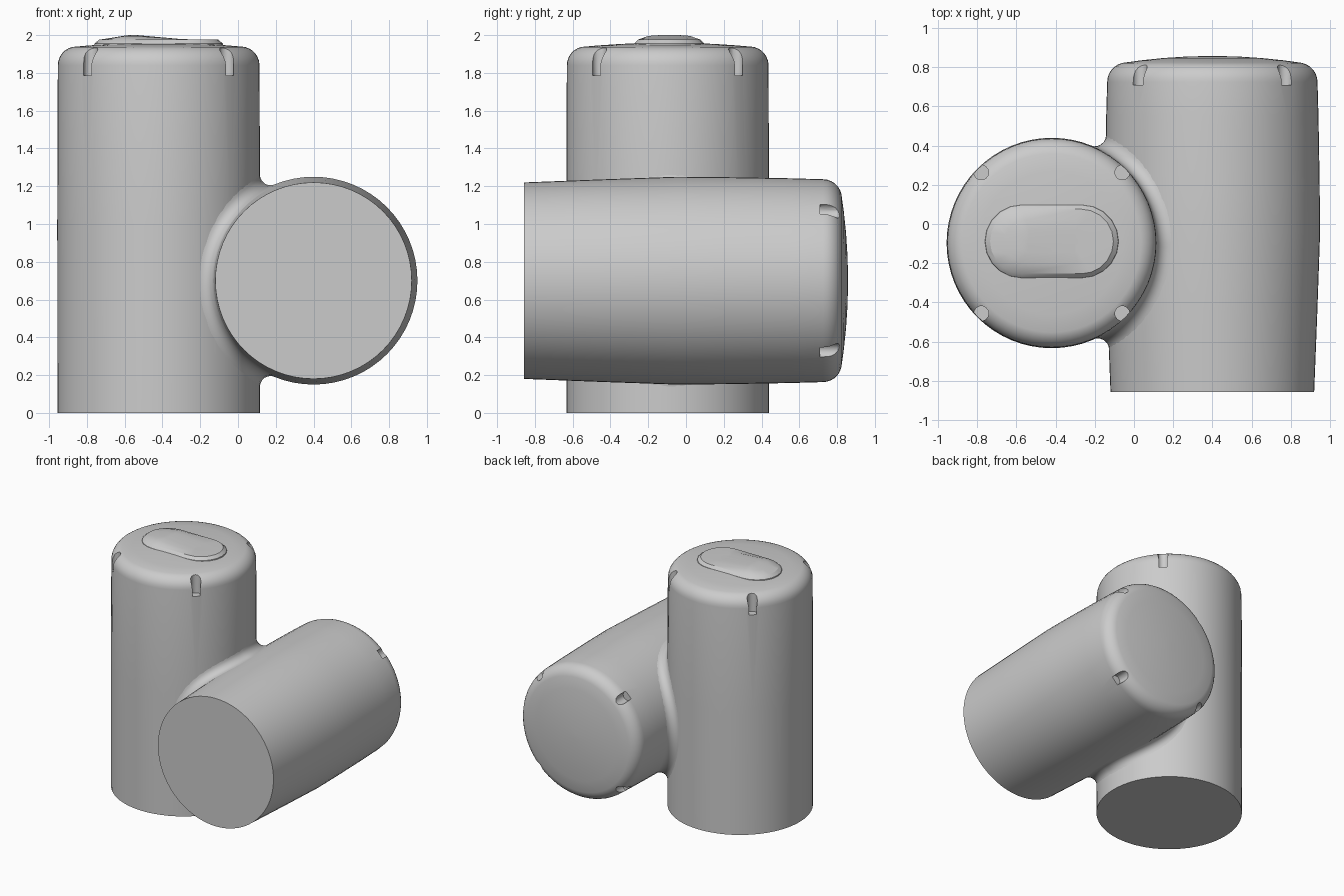
import bpy, math
from math import sin, cos, pi, sqrt
from mathutils import Vector, Matrix

if "Cube" in bpy.data.objects:
    bpy.data.objects.remove(bpy.data.objects["Cube"])

AX, AY, AR = -0.42, -0.097, 0.536      # upright can axis and radius
HX, HZ, HR = 0.40, 0.70, 0.55          # lying can axis and widest radius


def make(name, verts, faces):
    me = bpy.data.meshes.new(name)
    me.from_pydata([tuple(v) for v in verts], [], faces)
    me.update()
    ob = bpy.data.objects.new(name, me)
    bpy.context.collection.objects.link(ob)
    return ob


def bridge(rings, n):
    return [(i * n + j, i * n + (j + 1) % n, (i + 1) * n + (j + 1) % n, (i + 1) * n + j)
            for i in range(rings - 1) for j in range(n)]


def smooth(ob, angle=35):
    bpy.ops.object.select_all(action='DESELECT')
    ob.select_set(True)
    bpy.context.view_layer.objects.active = ob
    bpy.ops.object.shade_smooth_by_angle(angle=math.radians(angle))


def lathe(name, profile, matrix, n=64):
    verts = [matrix @ Vector((r * cos(2 * pi * j / n), r * sin(2 * pi * j / n), z))
             for r, z in profile for j in range(n)]
    faces = bridge(len(profile), n)
    top = (len(profile) - 1) * n
    faces += [tuple(reversed(range(n))), tuple(range(top, top + n))]
    return make(name, verts, faces)


def can(name, wall, corner, tip, slot, matrix):
    """Rounded can with four round slots cut into its shoulder."""
    cr, cz, rad = corner
    arc = [(cr + rad * cos(a * pi / 14), cz + rad * sin(a * pi / 14)) for a in range(7)]
    er, ez = arc[-1]
    dome = [(er * f, ez + (tip - ez) * (1 - f * f)) for f in (0.8, 0.55, 0.3, 0.05)]
    body = lathe(name, wall + arc + dome, matrix)
    off, floor = slot
    for sx in (-1, 1):
        for sy in (-1, 1):
            cut = lathe("slot_cutter", [(0.038, floor), (0.038, tip + 0.1)],
                        matrix @ Matrix.Translation((sx * off, sy * off, 0)), 14)
            cut.hide_render = True
            mod = body.modifiers.new("slot", 'BOOLEAN')
            mod.operation, mod.object, mod.solver = 'DIFFERENCE', cut, 'EXACT'
            bpy.context.view_layer.objects.active = body
            bpy.ops.object.modifier_apply(modifier=mod.name)
            bpy.data.objects.remove(cut)
    smooth(body)
    return body


# Upright can
can("upright_can", [(AR, 0), (AR + 0.001, 1.0)], (0.434, 1.84, 0.1), 1.96,
    (0.36, 1.785), Matrix.Translation((AX, AY, 0)))

# Lying can, slightly barrel shaped, flat front and domed back
can("lying_can", [(0.52, -0.858), (0.536, -0.45), (HR, -0.05), (0.548, 0.2), (0.542, 0.55)],
    (0.437, 0.725, 0.1), 0.858, (0.37, 0.71),
    Matrix.Translation((HX, 0, HZ)) @ Matrix.Rotation(-pi / 2, 4, 'X'))


# Weld fillet: a ball rolled around the joint of the two cans
def barrel(y):
    return HR - 0.037 * max(0, -0.05 - y) - 0.013 * max(0, y + 0.05)


R, N, STEPS = 0.058, 96, 7
lo, hi = HX - HR - R, AX + AR + R
paths = [[] for _ in range(STEPS)]
for i in range(N):
    u = 2 * pi * i / N
    x = (lo + hi) / 2 + (hi - lo) / 2 * cos(2 * u)
    dz = math.copysign(sqrt(max(0, (HR + R) ** 2 - (x - HX) ** 2)), cos(u))
    y = AY + math.copysign(sqrt(max(0, (AR + R) ** 2 - (x - AX) ** 2)), sin(u))
    k = (barrel(y) + R) / (HR + R)
    x, dz = HX + (x - HX) * k, dz * k
    y = AY + math.copysign(sqrt(max(0, (AR + R) ** 2 - (x - AX) ** 2)), sin(u))
    a = Vector((AX - x, AY - y, 0)).normalized()
    b = Vector((HX - x, 0, -dz)).normalized()
    for s in range(STEPS):
        d = a.slerp(b, s / (STEPS - 1))
        paths[s].append(Vector((x, y, HZ + dz)) + d * (R + 0.001))
weld = make("weld_fillet", [v for p in paths for v in p],
            [tuple(reversed(f)) for f in bridge(STEPS, N)])
smooth(weld, 60)


# Raised pad on the upright can with an uneven, bulging top
def stadium(hx, hy, n=10):
    right = [(hx - hy + hy * cos(t), hy * sin(t))
             for t in [-pi / 2 + pi * i / n for i in range(n + 1)]]
    return right + [(-x, -y) for x, y in right]


pad = []
for hx, hy, z, bump in ((0.345, 0.19, 1.93, 0), (0.34, 0.186, 1.955, 0), (0.315, 0.165, 1.976, 0),
                        (0.24, 0.11, 1.978, 0.018), (0.17, 0.055, 1.978, 0.022),
                        (0.13, 0.01, 1.978, 0.023)):
    for x, y in stadium(hx, hy):
        pad.append((AX + x, AY + 0.008 + y, z + bump * math.exp(-((x + 0.14) / 0.12) ** 2)))
m = 22
smooth(make("top_pad", pad, bridge(6, m) + [tuple(range(5 * m, 6 * m))]), 30)
